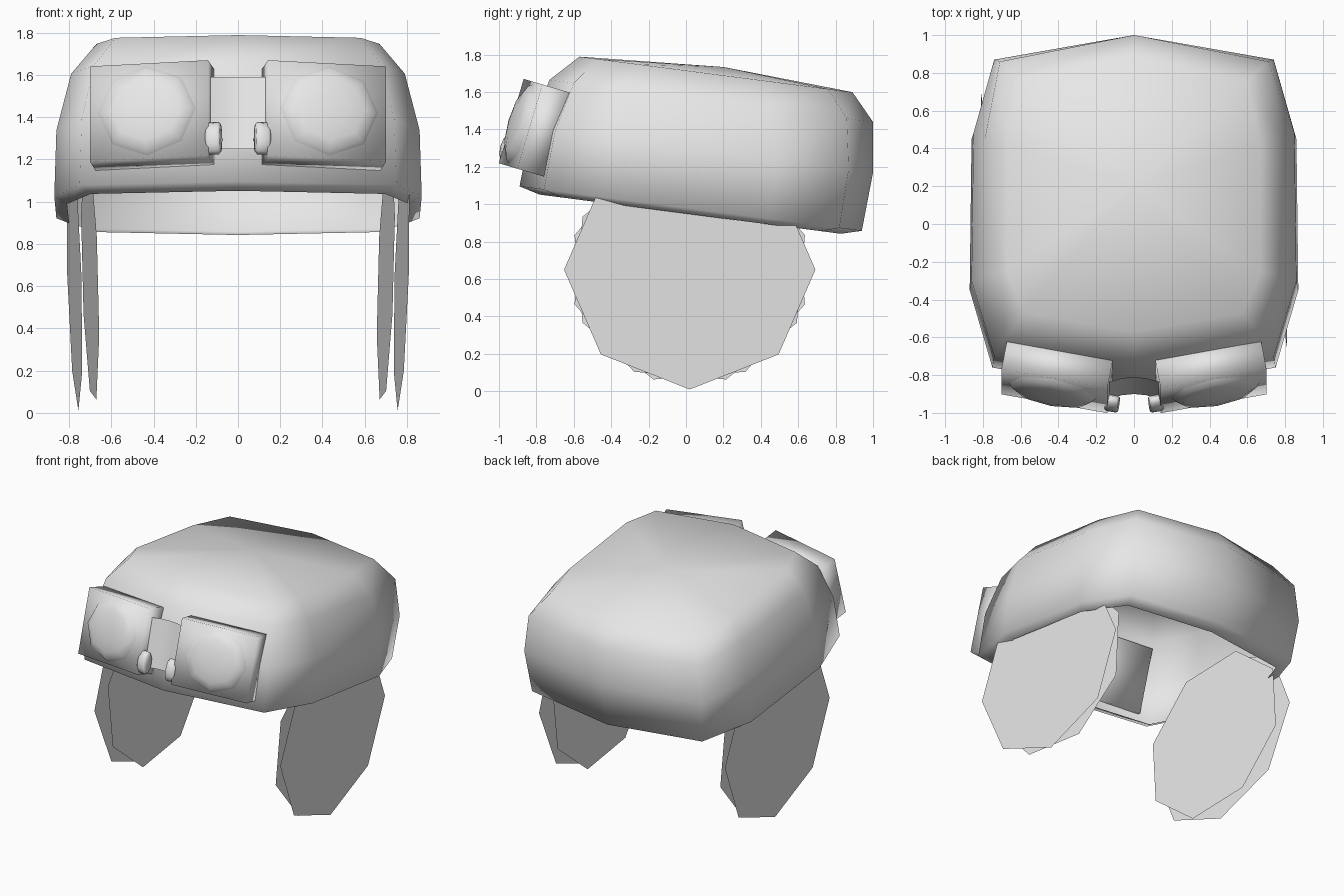
import bpy, bmesh
from math import pi, sin, cos, radians
from mathutils import Matrix

cube = bpy.data.objects.get("Cube")
if cube:
    bpy.data.objects.remove(cube, do_unlink=True)

grey = bpy.data.materials.new("plain_grey")
grey.use_nodes = True
grey.diffuse_color = (0.8, 0.8, 0.8, 1)
grey.node_tree.nodes["Principled BSDF"].inputs["Base Color"].default_value = grey.diffuse_color


def finish(name, bm, smooth=None):
    mesh = bpy.data.meshes.new(name)
    bm.to_mesh(mesh)
    bm.free()
    mesh.materials.append(grey)
    obj = bpy.data.objects.new(name, mesh)
    bpy.context.collection.objects.link(obj)
    if smooth:
        bpy.ops.object.select_all(action="DESELECT")
        obj.select_set(True)
        bpy.context.view_layer.objects.active = obj
        bpy.ops.object.shade_smooth_by_angle(angle=radians(smooth))


# Cap: stacked half outlines (front centre to back centre), tilted down to the back
SLOPE = 0.13
bottom = [(0, -.89), (.75, -.76), (.87, -.35), (.86, .45), (.71, .82), (0, .94)]
rings = [
    (.95, [(x * .93, y * .88) for x, y in bottom]),
    (.98, bottom),
    (1.3, [(0, -.83), (.74, -.7), (.86, -.3), (.85, .48), (.74, .87), (0, 1)]),
    (1.57, [(0, -.73), (.68, -.6), (.79, -.28), (.79, .45), (.71, .86), (0, 1)]),
    (1.715, [(0, -.57), (.58, -.47), (.67, -.25), (.67, .42), (.6, .76), (0, .89)]),
]
bm = bmesh.new()
loops = []
for h, half in rings:
    outline = half + [(-x, y) for x, y in half[-2:0:-1]]
    loops.append([bm.verts.new((x, y, h - SLOPE * y)) for x, y in outline])
count = len(loops[0])
for low, high in zip(loops, loops[1:]):
    for i in range(count):
        j = (i + 1) % count
        bm.faces.new((low[i], low[j], high[j], high[i]))
crown = bm.verts.new((0, .2, 1.76 - SLOPE * .2))
for i in range(count):
    bm.faces.new((loops[-1][i], loops[-1][(i + 1) % count], crown))
finish("cap", bm, 100)


# Ear flaps: two octagonal leaves on each side, the pair turned half round for the other side
def ear_flap(name, side, base_x, radius, turn, yaw, outward):
    bm = bmesh.new()
    verts = []
    for i in range(8):
        a = i * pi / 4 + radians(turn)
        along, rise = radius * 1.05 * sin(a), -radius * cos(a)
        x = base_x - yaw * along + .03 * rise
        verts.append(bm.verts.new((side * x, .02 + side * along, .65 + rise)))
    face = bm.faces.new(verts)
    face.normal_update()
    if face.normal.x * side * outward < 0:
        face.normal_flip()
    finish(name, bm)


# Eyepieces lean back and turn outward
def goggle_turn(side):
    return Matrix.Rotation(radians(-16.5), 4, "X") @ Matrix.Rotation(side * radians(10.5), 4, "Z")


def goggle_frame(side):
    return Matrix.Translation((side * .405, -.8, 1.405)) @ goggle_turn(side)


def goggle_box(name, side):
    bm = bmesh.new()
    bmesh.ops.create_cube(bm, size=1)
    bm.transform(goggle_frame(side) @ Matrix.Diagonal((.57, .18, .47, 1)))
    finish(name, bm, 100)


def lens(name, side):
    bm = bmesh.new()
    bmesh.ops.create_uvsphere(bm, u_segments=8, v_segments=8, radius=1)
    cut = [v for v in bm.verts if v.co.z < -.01]
    bmesh.ops.delete(bm, geom=cut, context="VERTS")
    bm.transform(goggle_frame(side) @ Matrix.Translation((side * .01, -.09, 0))
                 @ Matrix.Diagonal((.235, .055, .22, 1)) @ Matrix.Rotation(pi / 2, 4, "X"))
    finish(name, bm, 60)


def hinge(name, side):
    bm = bmesh.new()
    bmesh.ops.create_cone(bm, cap_ends=True, segments=12, radius1=1, radius2=1, depth=1)
    rims = [e for e in bm.edges if abs(e.verts[0].co.z - e.verts[1].co.z) < .1]
    bmesh.ops.bevel(bm, geom=rims, offset=.15, segments=1, affect="EDGES")
    bm.transform(Matrix.Translation((side * .115, -.95, 1.3)) @ goggle_turn(side)
                 @ Matrix.Diagonal((.07, .04, .08, 1)) @ Matrix.Rotation(pi / 2, 4, "Y"))
    finish(name, bm, 60)


for label, side in (("left", 1), ("right", -1)):
    ear_flap(label + "_outer_ear_flap", side, .775, .64, 0, .05, 1)
    ear_flap(label + "_inner_ear_flap", side, .7, .615, 17.5, .06, -1)
    goggle_box(label + "_goggle_box", side)
    lens(label + "_lens", side)
    hinge(label + "_hinge", side)

# Curved strap joining the eyepieces
bm = bmesh.new()
columns = []
for i in range(5):
    x = -.13 + .065 * i
    y = -.86 - 1.5 * x * x
    columns.append([bm.verts.new((x, y + lean, z)) for lean, z in ((-.04, 1.25), (.05, 1.59))])
for a, b in zip(columns, columns[1:]):
    bm.faces.new((a[0], b[0], b[1], a[1]))
finish("nose_bridge", bm, 60)
